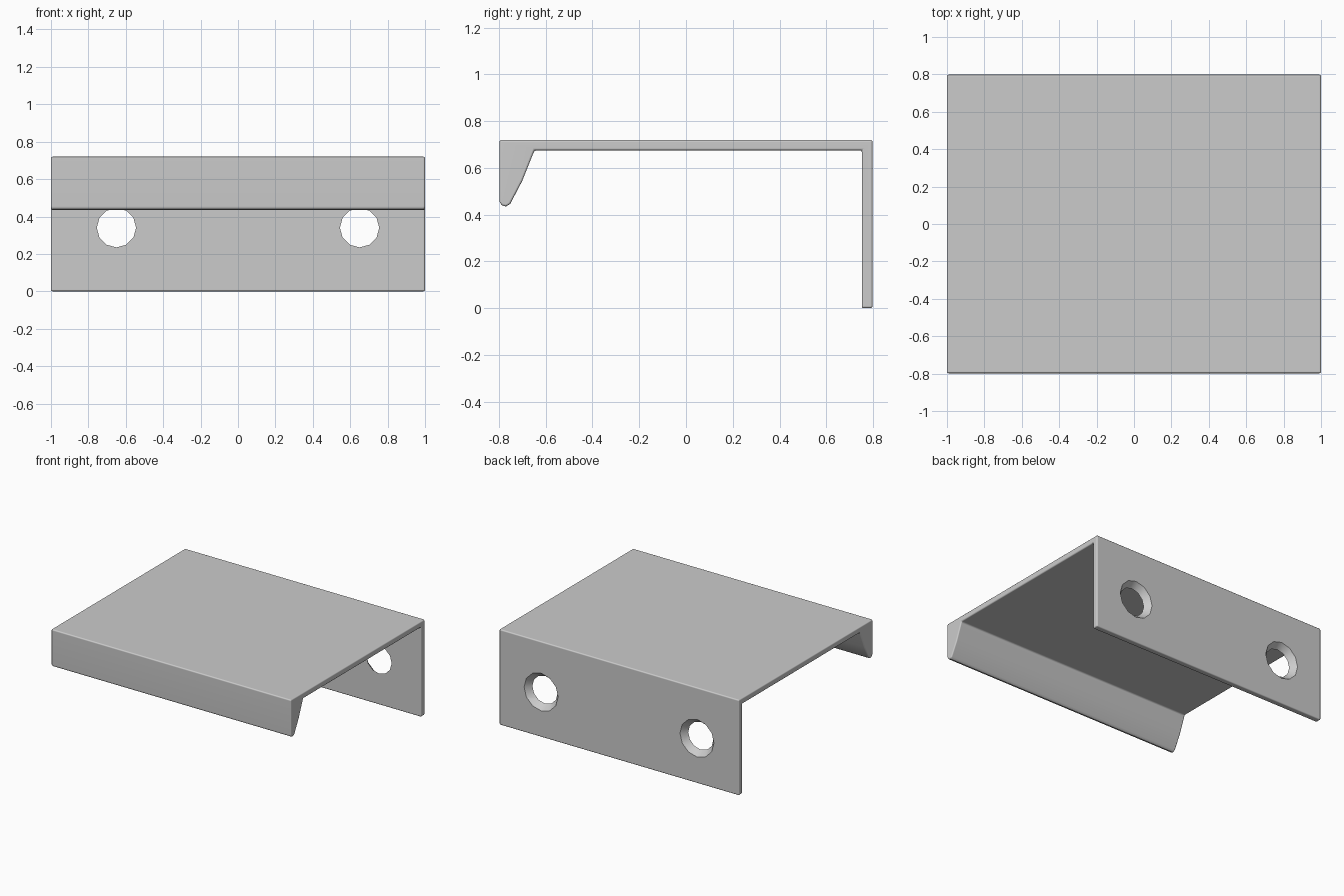
import bpy, bmesh, math

cube = bpy.data.objects.get("Cube")
if cube:
    bpy.data.objects.remove(cube, do_unlink=True)

HALF_WIDTH = 1.0
HOLE_X, HOLE_Z = 0.65, 0.34
WALL_IN, WALL_OUT = 0.752, 0.798

# Side profile (y, z): mounting wall, top plate, tapering grip lip
PROFILE = [
    (WALL_OUT, 0), (WALL_OUT, 0.72), (-0.798, 0.72),
    (-0.798, 0.455), (-0.787, 0.44), (-0.77, 0.435), (-0.752, 0.446),
    (-0.7, 0.545), (-0.648, 0.675), (WALL_IN, 0.675), (WALL_IN, 0),
]


def extrude_profile(name, points, half_width):
    bm = bmesh.new()
    face = bm.faces.new([bm.verts.new((-half_width, y, z)) for y, z in points])
    result = bmesh.ops.extrude_face_region(bm, geom=[face])
    verts = [v for v in result["geom"] if isinstance(v, bmesh.types.BMVert)]
    bmesh.ops.translate(bm, verts=verts, vec=(2 * half_width, 0, 0))
    bmesh.ops.recalc_face_normals(bm, faces=bm.faces)
    mesh = bpy.data.meshes.new(name)
    bm.to_mesh(mesh)
    bm.free()
    obj = bpy.data.objects.new(name, mesh)
    bpy.context.collection.objects.link(obj)
    return obj


def countersink_cutter(x):
    # The cone widens towards the back, overshooting both wall faces
    slope, over = 0.8, 0.02
    depth = WALL_OUT - WALL_IN + 2 * over
    r_front = 0.105 - slope * over
    bpy.ops.mesh.primitive_cone_add(
        vertices=12, radius1=r_front, radius2=r_front + slope * depth, depth=depth,
        location=(x, (WALL_IN + WALL_OUT) / 2, HOLE_Z), rotation=(-math.pi / 2, 0, 0))
    cutter = bpy.context.object
    cutter.name = "screw_hole_cutter"
    cutter.hide_render = True
    return cutter


def apply_modifier(obj, mod):
    bpy.context.view_layer.objects.active = obj
    bpy.ops.object.modifier_apply(modifier=mod.name)


# Edge pull body with softened edges
pull = extrude_profile("edge_pull", PROFILE, HALF_WIDTH)
bevel = pull.modifiers.new("soft_edges", "BEVEL")
bevel.width = 0.009
bevel.segments = 3
bevel.limit_method = "ANGLE"
bevel.angle_limit = math.radians(50)
apply_modifier(pull, bevel)

# Two countersunk screw holes
for side in (-1, 1):
    cutter = countersink_cutter(side * HOLE_X)
    cut = pull.modifiers.new("screw_hole", "BOOLEAN")
    cut.operation = "DIFFERENCE"
    cut.solver = "EXACT"
    cut.object = cutter
    apply_modifier(pull, cut)
    bpy.data.objects.remove(cutter, do_unlink=True)

# Smooth the rounded edges while keeping the broad faces flat
bpy.ops.object.select_all(action="DESELECT")
pull.select_set(True)
bpy.context.view_layer.objects.active = pull
bpy.ops.object.shade_smooth_by_angle(angle=math.radians(35))
normals = pull.modifiers.new("flat_faces", "WEIGHTED_NORMAL")
normals.keep_sharp = True
